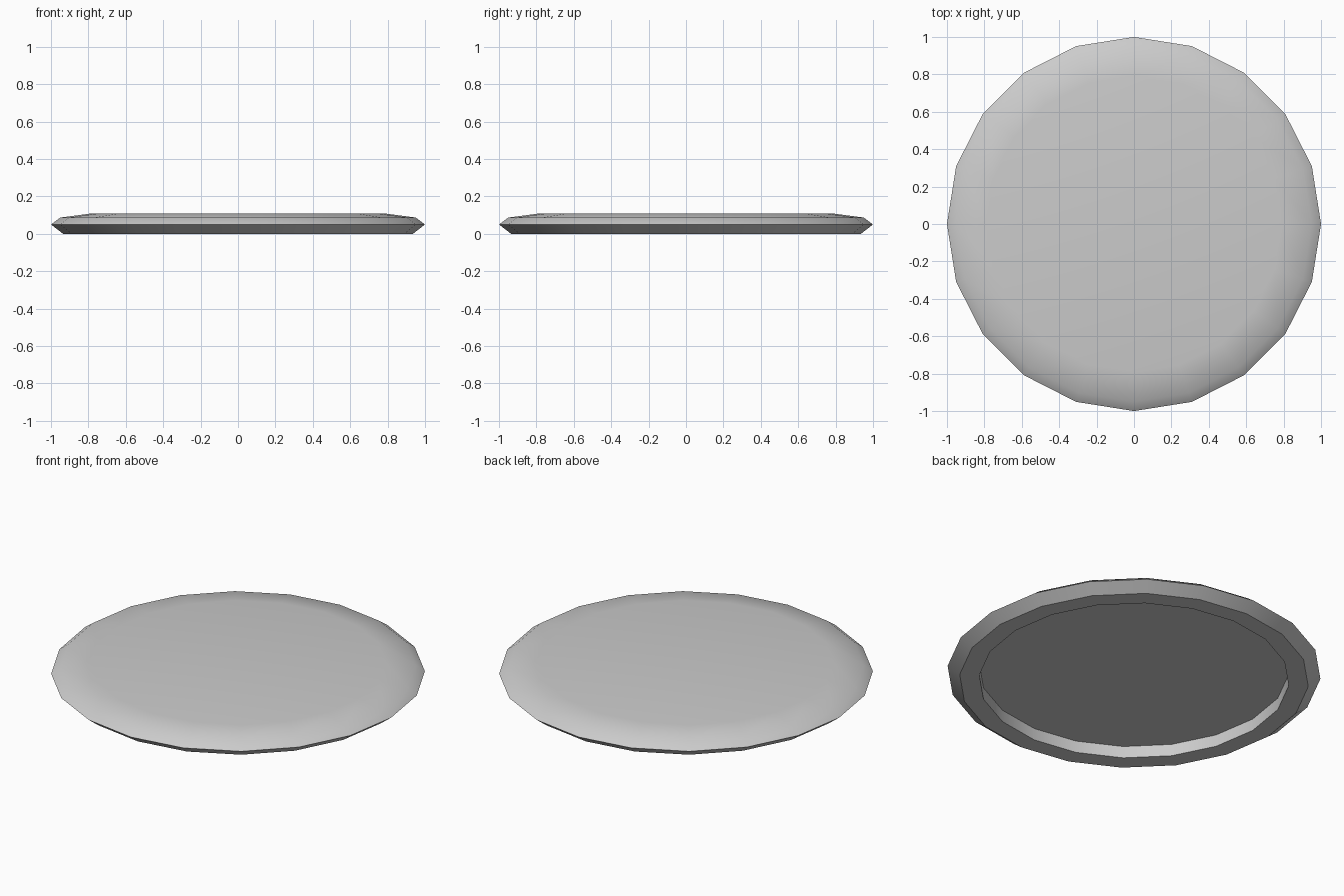
import bpy, bmesh, math

if "Cube" in bpy.data.objects:
    bpy.data.objects.remove(bpy.data.objects["Cube"])

SIDES = 20


def lathe(name, profile, smooth_angle):
    """Revolve an (r, z) profile about z and cap both open ends."""
    bm = bmesh.new()
    rings = []
    for r, z in profile:
        rings.append([bm.verts.new((r * math.cos(2 * math.pi * i / SIDES),
                                    r * math.sin(2 * math.pi * i / SIDES), z))
                      for i in range(SIDES)])
    for a, b in zip(rings, rings[1:]):
        for i in range(SIDES):
            j = (i + 1) % SIDES
            bm.faces.new((a[i], a[j], b[j], b[i]))
    bm.faces.new(rings[0][::-1])
    bm.faces.new(rings[-1])
    bmesh.ops.recalc_face_normals(bm, faces=bm.faces[:])
    mesh = bpy.data.meshes.new(name)
    bm.to_mesh(mesh)
    bm.free()
    obj = bpy.data.objects.new(name, mesh)
    bpy.context.collection.objects.link(obj)
    bpy.context.view_layer.objects.active = obj
    obj.select_set(True)
    bpy.ops.object.shade_smooth_by_angle(angle=math.radians(smooth_angle))
    return obj


# Shallow disc: recessed underside, foot ring, pointed rim, gently domed top
lathe("disc_plate", [
    (0.83, 0.07),   # recess ceiling
    (0.83, 0.0),    # recess wall
    (0.935, 0.0),   # foot ring
    (1.0, 0.05),    # rim
    (0.95, 0.087),  # upper bevel
    (0.79, 0.108),  # edge of flat top
], 36)
